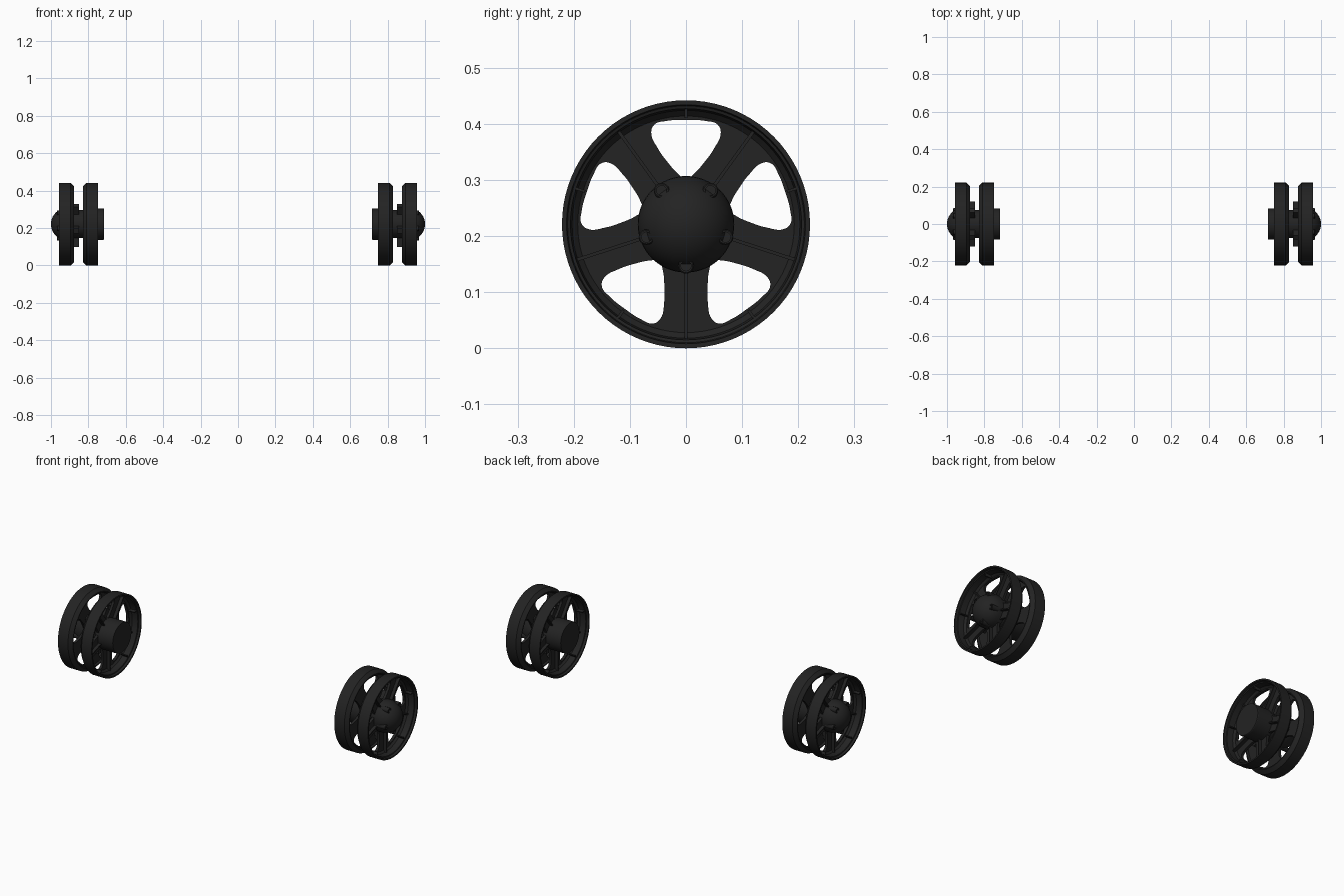
import bpy, bmesh, math
from mathutils import Matrix, Vector

if "Cube" in bpy.data.objects:
    bpy.data.objects.remove(bpy.data.objects["Cube"])

ZC = 0.221          # axle height
MID = 0.853         # plane halfway between the twin wheels
SPOKES = [math.radians(-90 + 72 * i) for i in range(5)]
WINDOWS = [math.radians(90 + 72 * i) for i in range(5)]

black = bpy.data.materials.new("black_metal")
black.diffuse_color = (0.0168, 0.0168, 0.0168, 1)
black.use_nodes = True
black.node_tree.nodes["Principled BSDF"].inputs["Base Color"].default_value = black.diffuse_color


def finish(name, bm, flip=False):
    """Turn a bmesh (axle along x) into an object mirrored to both sides."""
    if flip:
        for v in bm.verts:
            v.co.x = 2 * MID - v.co.x
    bmesh.ops.translate(bm, verts=bm.verts, vec=(0, 0, ZC))
    bmesh.ops.recalc_face_normals(bm, faces=bm.faces)
    me = bpy.data.meshes.new(name)
    bm.to_mesh(me)
    bm.free()
    me.materials.append(black)
    ob = bpy.data.objects.new(name, me)
    bpy.context.collection.objects.link(ob)
    ob.modifiers.new("Mirror", 'MIRROR').use_mirror_merge = False
    bpy.ops.object.select_all(action='DESELECT')
    ob.select_set(True)
    bpy.context.view_layer.objects.active = ob
    bpy.ops.object.shade_smooth_by_angle(angle=math.radians(30))
    return ob


def lathe(bm, profile, seg=80, y=0.0, z=0.0, closed=False):
    """Spin (x, radius) points around the x axis through (y, z)."""
    rings = []
    for x, r in profile:
        if r == 0:
            rings.append([bm.verts.new((x, y, z))] * seg)
        else:
            rings.append([bm.verts.new((x, y + r * math.cos(2 * math.pi * i / seg),
                                        z + r * math.sin(2 * math.pi * i / seg)))
                          for i in range(seg)])
    pairs = list(zip(rings, rings[1:]))
    if closed:
        pairs.append((rings[-1], rings[0]))
    for a, b in pairs:
        for i in range(seg):
            j = (i + 1) % seg
            bm.faces.new(list(dict.fromkeys((a[i], a[j], b[j], b[i]))))


def radial_bar(bm, ang, r0, r1, x0, x1, width):
    m = (Matrix.Rotation(ang, 4, 'X')
         @ Matrix.Translation(((x0 + x1) / 2, (r0 + r1) / 2, 0))
         @ Matrix.Diagonal((x1 - x0, r1 - r0, width, 1)))
    bmesh.ops.create_cube(bm, size=1, matrix=m)


def add_spline(curve, pts):
    sp = curve.splines.new('BEZIER')
    sp.bezier_points.add(len(pts) - 1)
    for bp, (u, v) in zip(sp.bezier_points, pts):
        bp.co = (u, v, 0)
        bp.handle_left_type = bp.handle_right_type = 'AUTO'
    sp.use_cyclic_u = True
    sp.resolution_u = 6


def spoke_disc():
    """Flat disc with five rounded triangular windows."""
    cu = bpy.data.curves.new("disc_profile", 'CURVE')
    cu.dimensions = '2D'
    cu.fill_mode = 'BOTH'
    cu.extrude = 0.007
    add_spline(cu, [(0.204 * math.cos(math.tau * i / 16), 0.204 * math.sin(math.tau * i / 16))
                    for i in range(16)])
    half = [(0.036, 0.184), (0.056, 0.178), (0.062, 0.163), (0.050, 0.135),
            (0.033, 0.111), (0.014, 0.090)]
    loop = [(0, 0.186)] + half + [(0, 0.081)] + [(-a, b) for a, b in reversed(half)]
    for ang in WINDOWS:
        c, s = math.cos(ang), math.sin(ang)
        add_spline(cu, [(b * c - a * s, b * s + a * c) for a, b in loop])
    ob = bpy.data.objects.new("disc_profile", cu)
    bpy.context.collection.objects.link(ob)
    bpy.context.view_layer.update()
    me = bpy.data.meshes.new_from_object(ob.evaluated_get(bpy.context.evaluated_depsgraph_get()))
    bm = bmesh.new()
    bm.from_mesh(me)
    bpy.data.objects.remove(ob)
    bpy.data.meshes.remove(me)
    bmesh.ops.remove_doubles(bm, verts=bm.verts, dist=1e-5)
    for v in bm.verts:
        v.co = Vector((0.893 + v.co.z, v.co.x, v.co.y))
    return bm


for label, flip in (("outer", False), ("inner", True)):
    # rim band with a chamfer towards its twin and a stepped lip inside
    bm = bmesh.new()
    lathe(bm, [(0.877, 0.203), (0.895, 0.221), (0.957, 0.221), (0.957, 0.213),
               (0.945, 0.211), (0.943, 0.206), (0.910, 0.203), (0.900, 0.193),
               (0.886, 0.193), (0.877, 0.198)], closed=True)
    finish(label + "_rim", bm, flip)

    finish(label + "_spoke_disc", spoke_disc(), flip)

    # thin stiffening ribs on spokes, short ones above each window
    bm = bmesh.new()
    for a in SPOKES:
        radial_bar(bm, a, 0.075, 0.208, 0.895, 0.918, 0.006)
    for a in WINDOWS:
        radial_bar(bm, a, 0.189, 0.210, 0.895, 0.942, 0.005)
    finish(label + "_ribs", bm, flip)

# domed outer hub
bm = bmesh.new()
R, X = 0.086, 0.914
dome = [(X + R * math.sin(math.radians(t)), R * math.cos(math.radians(t))) for t in range(0, 90, 9)]
lathe(bm, [(0.880, 0), (0.880, R)] + dome + [(X + R, 0)], seg=64)
finish("hub_dome", bm)

# bolts with sunken heads around the dome
bm = bmesh.new()
for a in SPOKES:
    lathe(bm, [(0.89, 0), (0.89, 0.014), (0.966, 0.014), (0.968, 0.012), (0.968, 0.009),
               (0.962, 0.009), (0.962, 0)], 20, 0.074 * math.cos(a), 0.074 * math.sin(a))
finish("hub_bolts", bm)

# axle core between the wheels
bm = bmesh.new()
lathe(bm, [(0.80, 0), (0.80, 0.075), (0.89, 0.075), (0.89, 0)], 64)
finish("axle_core", bm)

# five lugs behind the outer wheel
bm = bmesh.new()
for a in SPOKES:
    radial_bar(bm, a, 0.05, 0.122, 0.851, 0.888, 0.028)
finish("back_lugs", bm)

# flat inner hub
bm = bmesh.new()
lathe(bm, [(0.716, 0), (0.716, 0.082), (0.719, 0.084), (0.825, 0.084), (0.825, 0)], 64)
finish("inner_hub", bm)
